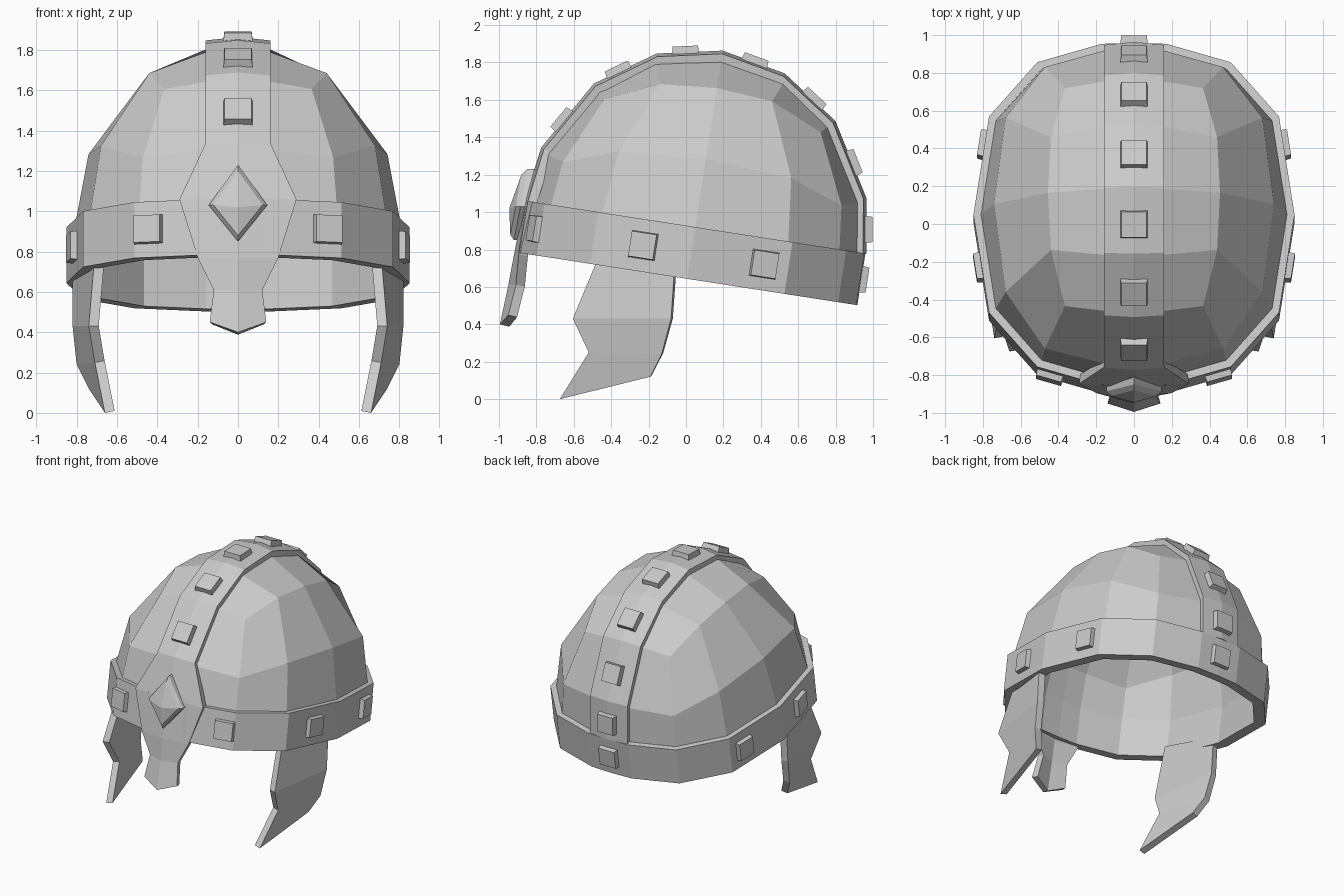
import bpy, bmesh, math
from mathutils import Vector, Matrix
from mathutils.bvhtree import BVHTree

cube = bpy.data.objects.get("Cube")
if cube:
    bpy.data.objects.remove(cube)

steel = bpy.data.materials.new("grey steel")
steel.use_nodes = True
GREY = (0.6, 0.6, 0.6, 1)
steel.diffuse_color = GREY
steel.node_tree.nodes["Principled BSDF"].inputs["Base Color"].default_value = GREY

CENTRE = Vector((0, 0.05, 0.92))
TILT = Matrix.Translation(CENTRE) @ Matrix.Rotation(math.radians(-8.8), 4, 'X')
BAND_H = 0.28
DOME = Vector((0.81, 0.88, 0.91))
OUTER = Vector((0.85, 0.92, 0.95))


def finish(name, bm, thickness=0):
    """Turn faces outward, make the object and thicken it inward."""
    bm.normal_update()
    if thickness:
        for f in bm.faces:
            if f.normal.dot(f.calc_center_median() - CENTRE) < 0:
                f.normal_flip()
    else:
        bmesh.ops.recalc_face_normals(bm, faces=bm.faces[:])
    mesh = bpy.data.meshes.new(name)
    bm.to_mesh(mesh)
    bm.free()
    mesh.materials.append(steel)
    obj = bpy.data.objects.new(name, mesh)
    bpy.context.collection.objects.link(obj)
    if thickness:
        mod = obj.modifiers.new("thickness", 'SOLIDIFY')
        mod.thickness = thickness
        mod.offset = -1
        mod.use_even_offset = True
    return obj


def loft(rows, closed=False):
    """Skin rows of points with quads."""
    bm = bmesh.new()
    grid = [[bm.verts.new(p) for p in row] for row in rows]
    n = len(rows[0])
    for a, b in zip(grid, grid[1:]):
        for i in range(n if closed else n - 1):
            j = (i + 1) % n
            bm.faces.new((a[i], a[j], b[j], b[i]))
    return bm


def project(d, radii):
    """Push a direction onto the squarish oval dome surface."""
    p = 2.6
    plan = (abs(d.x) ** p + abs(d.y) ** p) ** (1 / p)
    return d / math.hypot(plan, d.z) * radii


# Dome: boxy sphere, upper half, with a wall hanging behind the band
def column(v):
    s = 1 if v > 0 else -1
    return s, abs(abs(v) - 0.5) < 0.01


bm = bmesh.new()
bmesh.ops.create_cube(bm, size=2)
bmesh.ops.subdivide_edges(bm, edges=bm.edges[:], cuts=3, use_grid_fill=True)
bmesh.ops.delete(bm, geom=[v for v in bm.verts if v.co.z < -0.1], context='VERTS')
for v in bm.verts:
    for axis, inner in enumerate((0.3, 0.43, 0.3)):
        s, is_inner = column(v.co[axis])
        if is_inner:
            v.co[axis] = s * inner
    v.co.x *= 0.68
ring = sorted([v.co.copy() for v in bm.verts if abs(v.co.z) < 0.01],
              key=lambda c: math.atan2(c.y, c.x))
for v in bm.verts:
    v.co = project(v.co, DOME)
rim = [e for e in bm.edges if e.is_boundary]
wall = bmesh.ops.extrude_edge_only(bm, edges=rim)["geom"]
for v in wall:
    if isinstance(v, bmesh.types.BMVert):
        v.co.z -= BAND_H
bm.transform(TILT)
finish("dome", bm, 0.04)

# Brow band around the base
rows = [[TILT @ (project(d, OUTER) - Vector((0, 0, h))) for d in ring] for h in (0, BAND_H)]
band = finish("brow_band", loft(rows, closed=True), 0.05)

# Crest strip over the top, flaring into the brow plate and nose guard
rows = []
for deg in (180, 162, 135, 112, 90, 68, 45, 18, 0):
    w = 0.29 if deg == 0 else 0.16
    k = math.sqrt(1 - (w / OUTER.x) ** 2)
    a = math.radians(deg)
    row = []
    for x, s in ((-w, k), (0, 1), (w, k)):
        s = max(s, 0.98) * 1.005
        row.append(TILT @ Vector((x, -math.cos(a) * s * OUTER.y, math.sin(a) * s * OUTER.z)))
    rows.append(row)
for w, y_mid, y_edge, z_mid, z_edge in ((0.2, -0.92, -0.895, 0.77, 0.77),
                                        (0.12, -0.95, -0.91, 0.61, 0.61),
                                        (0.14, -0.995, -0.95, 0.4, 0.45)):
    rows.append([(-w, y_edge, z_edge), (0, y_mid, z_mid), (w, y_edge, z_edge)])
crest = finish("crest_and_nose_guard", loft(rows), 0.05)

# Cheek guards, mirrored
for side, label in ((1, "left"), (-1, "right")):
    rows = [[(side * x, y, z) for x, y, z in row] for row in (
        ((0.71, -0.46, 0.78), (0.82, -0.06, 0.72)),
        ((0.74, -0.605, 0.43), (0.82, -0.08, 0.43)),
        ((0.71, -0.52, 0.25), (0.8, -0.13, 0.24)),
        ((0.66, -0.675, 0.0), (0.74, -0.19, 0.12)))]
    finish(label + "_cheek_guard", loft(rows), 0.05)


# Square studs seated on the crest and band
def stud(name, target, direction, start):
    mesh = target.data
    tree = BVHTree.FromPolygons([v.co for v in mesh.vertices],
                                [p.vertices for p in mesh.polygons])
    d = (TILT.to_3x3() @ direction).normalized()
    hit, n, _, _ = tree.ray_cast(start + d * 3, -d)
    if abs(hit.x) < 0.01:
        n.x = 0
    n.normalize()
    up = TILT.to_3x3() @ Vector((0, 0, 1))
    u = Vector((1, 0, 0)) if abs(hit.x) < 0.01 else up.cross(n).normalized()
    v = n.cross(u)
    bm = bmesh.new()
    bmesh.ops.create_cube(bm, size=1)
    for vert in bm.verts:
        c = vert.co
        size = 0.135 if c.z > 0 else 0.15
        vert.co = hit + u * c.x * size + v * c.y * size + n * (c.z * 0.06 + 0.003)
    finish(name, bm)


for i, deg in enumerate((30, 55, 78, 101, 124, 149, 172)):
    a = math.radians(deg)
    stud(f"crest_stud_{i + 1}", crest, Vector((0, -math.cos(a), math.sin(a))), CENTRE)
mid = TILT @ Vector((0, 0, -BAND_H / 2))
stud("back_band_stud", band, Vector((0, 1, 0)), mid)
for side, label in ((1, "left"), (-1, "right")):
    for place, x, y in (("front", 0.43, -0.81), ("middle", 0.84, -0.27), ("rear", 0.8, 0.4)):
        stud(f"{label}_{place}_band_stud", band, Vector((side * x, y, 0)), mid)

# Diamond boss on the brow: bevelled edge and a folded face
bm = bmesh.new()


def diamond(s, depth):
    pts = ((0, -0.835, 1.23), (0.145, -0.87, 1.03), (0, -0.905, 0.85), (-0.145, -0.87, 1.03))
    c = Vector((0, -0.87, 1.035))
    return [bm.verts.new(c + (Vector(p) - c) * s + Vector((0, -depth, 0))) for p in pts]


back, base, top = diamond(1, -0.06), diamond(1, 0.015), diamond(0.84, 0.04)
for lower, upper in ((back, base), (base, top)):
    for i in range(4):
        j = (i + 1) % 4
        bm.faces.new((lower[i], lower[j], upper[j], upper[i]))
peak = bm.verts.new((0, -0.945, 1.02))
for i in range(4):
    bm.faces.new((top[i], top[(i + 1) % 4], peak))
bm.faces.new(back)
finish("brow_diamond", bm)
